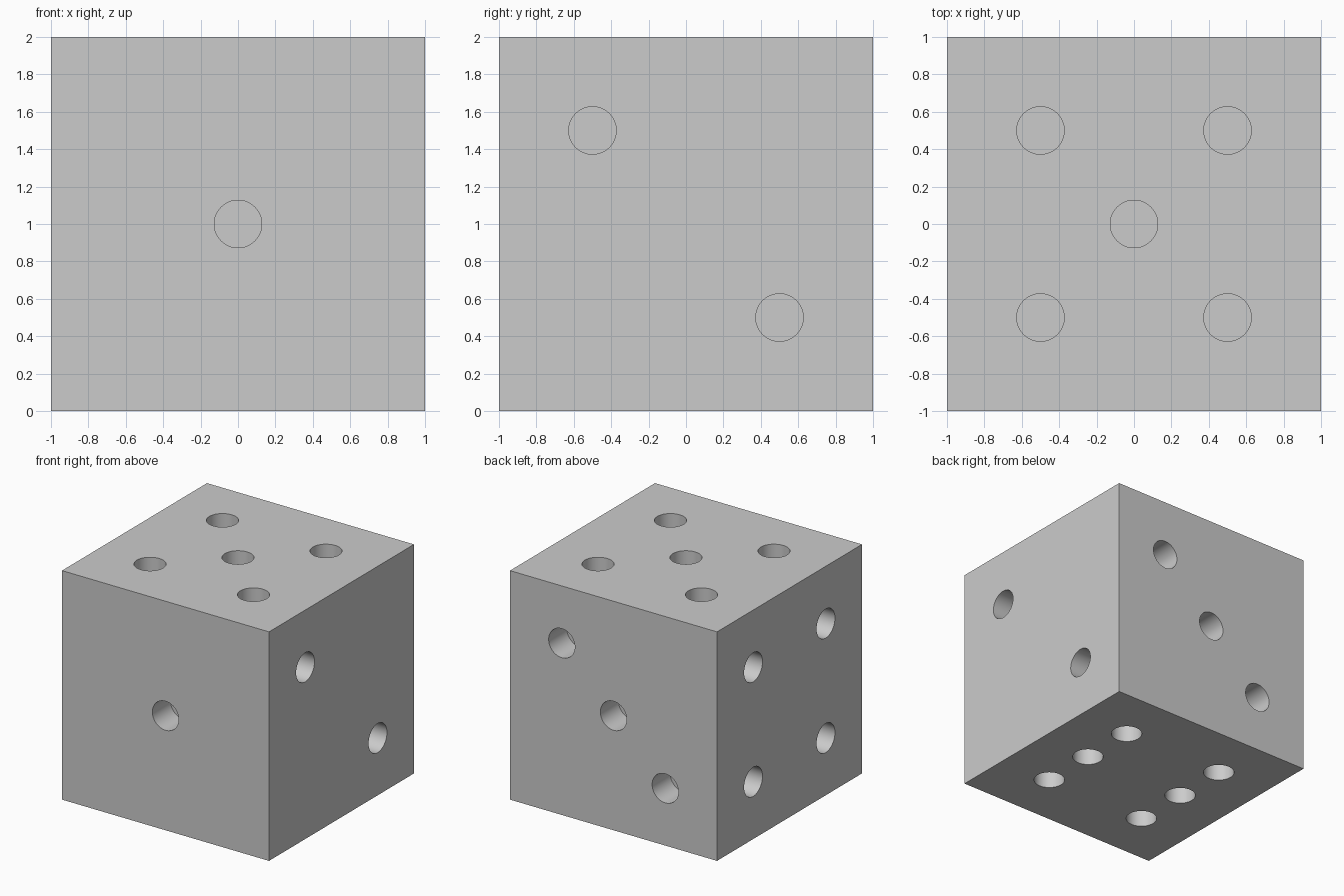
import bpy, bmesh
from mathutils import Vector, Matrix

if "Cube" in bpy.data.objects:
    bpy.data.objects.remove(bpy.data.objects["Cube"])

PIP_RADIUS, PIP_DEPTH = 0.127, 0.25
A = 0.5

# Pips per face: outward normal, then in-plane offsets from the cube centre
faces = [
    ((0, -1, 0), [(0, 0, 0)]),
    ((1, 0, 0), [(0, -A, A), (0, A, -A)]),
    ((0, 1, 0), [(A, 0, A), (0, 0, 0), (-A, 0, -A)]),
    ((-1, 0, 0), [(0, y, z) for y in (-A, A) for z in (-A, A)]),
    ((0, 0, 1), [(0, 0, 0)] + [(x, y, 0) for x in (-A, A) for y in (-A, A)]),
    ((0, 0, -1), [(x, y, 0) for x in (-A, A) for y in (-A, 0, A)]),
]

# Cube body
bpy.ops.mesh.primitive_cube_add(size=2, location=(0, 0, 1))
die = bpy.context.object
die.name = "die_body"

# All pip cylinders in one cutter mesh
bm = bmesh.new()
for normal, offsets in faces:
    n = Vector(normal)
    turn = n.to_track_quat('Z', 'Y').to_matrix().to_4x4()
    for off in offsets:
        centre = Vector((0, 0, 1)) + Vector(off) + n
        bmesh.ops.create_cone(
            bm, cap_ends=True, segments=64, radius1=PIP_RADIUS,
            radius2=PIP_RADIUS, depth=PIP_DEPTH * 2,
            matrix=Matrix.Translation(centre) @ turn)
mesh = bpy.data.meshes.new("pip_cutter")
bm.to_mesh(mesh)
bm.free()
cutter = bpy.data.objects.new("pip_cutter", mesh)
bpy.context.collection.objects.link(cutter)

# Cut the pips, then discard the cutter
cut = die.modifiers.new("pips", 'BOOLEAN')
cut.operation, cut.solver, cut.object = 'DIFFERENCE', 'EXACT', cutter
bpy.context.view_layer.objects.active = die
bpy.ops.object.modifier_apply(modifier=cut.name)
bpy.data.objects.remove(cutter)

# Smooth pip walls, sharp rims
die.select_set(True)
bpy.ops.object.shade_smooth_by_angle()
